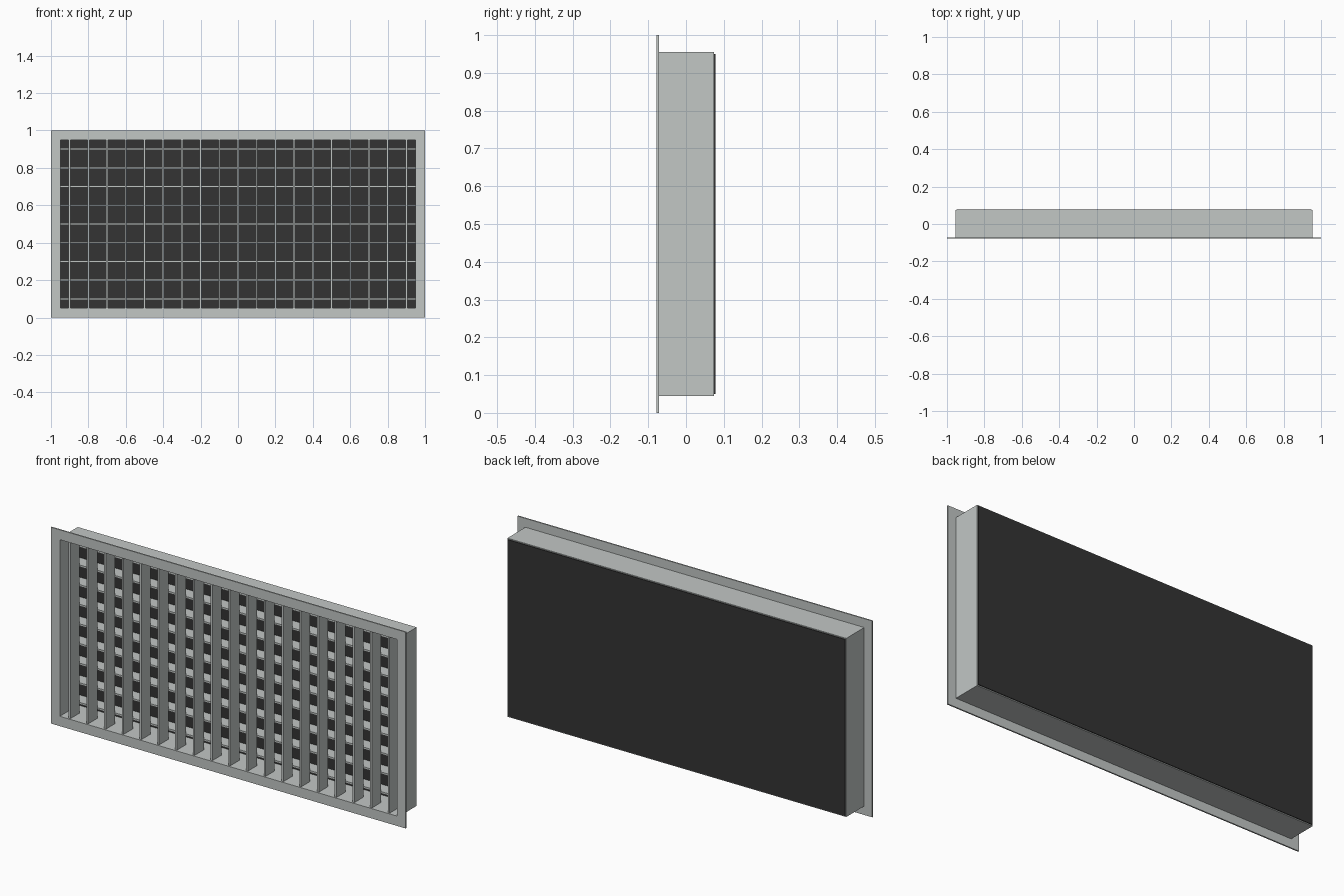
import bpy

cube = bpy.data.objects.get("Cube")
if cube:
    bpy.data.objects.remove(cube, do_unlink=True)


def material(name, colour):
    mat = bpy.data.materials.new(name)
    mat.use_nodes = True
    mat.diffuse_color = colour
    mat.node_tree.nodes["Principled BSDF"].inputs["Base Color"].default_value = colour
    return mat


metal = material("pale grey metal", (0.54, 0.57, 0.56, 1))
dark = material("charcoal backing", (0.033, 0.033, 0.033, 1))


def mesh_object(name, verts, faces, mat):
    mesh = bpy.data.meshes.new(name)
    mesh.from_pydata(verts, [], faces)
    mesh.materials.append(mat)
    obj = bpy.data.objects.new(name, mesh)
    bpy.context.collection.objects.link(obj)
    return obj


def box(name, x, y, z, mat):
    """Box from (min, max) ranges on each axis."""
    verts = [(a, b, c) for a in x for b in y for c in z]
    faces = [(0, 1, 3, 2), (4, 6, 7, 5), (0, 4, 5, 1),
             (2, 3, 7, 6), (0, 2, 6, 4), (1, 5, 7, 3)]
    return mesh_object(name, verts, faces, mat)


def ring(name, outer, inner, front, back, mat):
    """Rectangular frame; outer and inner are (half width, half height)."""
    verts = []
    for w, h in (outer, inner):
        for y in (front, back):
            verts += [(sx * w, y, MID + sz * h)
                      for sx, sz in ((-1, -1), (1, -1), (1, 1), (-1, 1))]
    faces = []
    for i in range(4):
        j = (i + 1) % 4
        faces += [(i, j, j + 8, i + 8), (i + 4, i + 12, j + 12, j + 4),
                  (i, i + 4, j + 4, j), (i + 8, j + 8, j + 12, i + 12)]
    return mesh_object(name, verts, faces, mat)


MID = 0.5
OPEN_W, OPEN_H = 0.95, 0.45
WALL = 0.005
FRONT, FLANGE_BACK, BACK = -0.078, -0.071, 0.078
BLADE_SPLIT = 0.003
PITCH, HALF = 0.1, 0.005

# Front flange and the duct collar behind it
ring("front_flange", (1, MID), (OPEN_W, OPEN_H), FRONT, FLANGE_BACK, metal)
ring("duct_collar", (OPEN_W + WALL, OPEN_H + WALL), (OPEN_W, OPEN_H),
     FLANGE_BACK, BACK - 0.004, metal)

# Dark panel closing the rear
box("back_panel", (-OPEN_W, OPEN_W), (BACK - 0.006, BACK),
    (MID - OPEN_H, MID + OPEN_H), dark)

# Upright blades in front
for i in range(-9, 10):
    x = i * PITCH
    box(f"vertical_blade_{i + 10}", (x - HALF, x + HALF),
        (FLANGE_BACK, BLADE_SPLIT), (MID - OPEN_H, MID + OPEN_H), metal)

# Level blades behind
for i in range(1, 10):
    z = i * PITCH
    box(f"horizontal_blade_{i}", (-OPEN_W, OPEN_W),
        (BLADE_SPLIT, BACK - 0.008), (z - HALF, z + HALF), metal)
